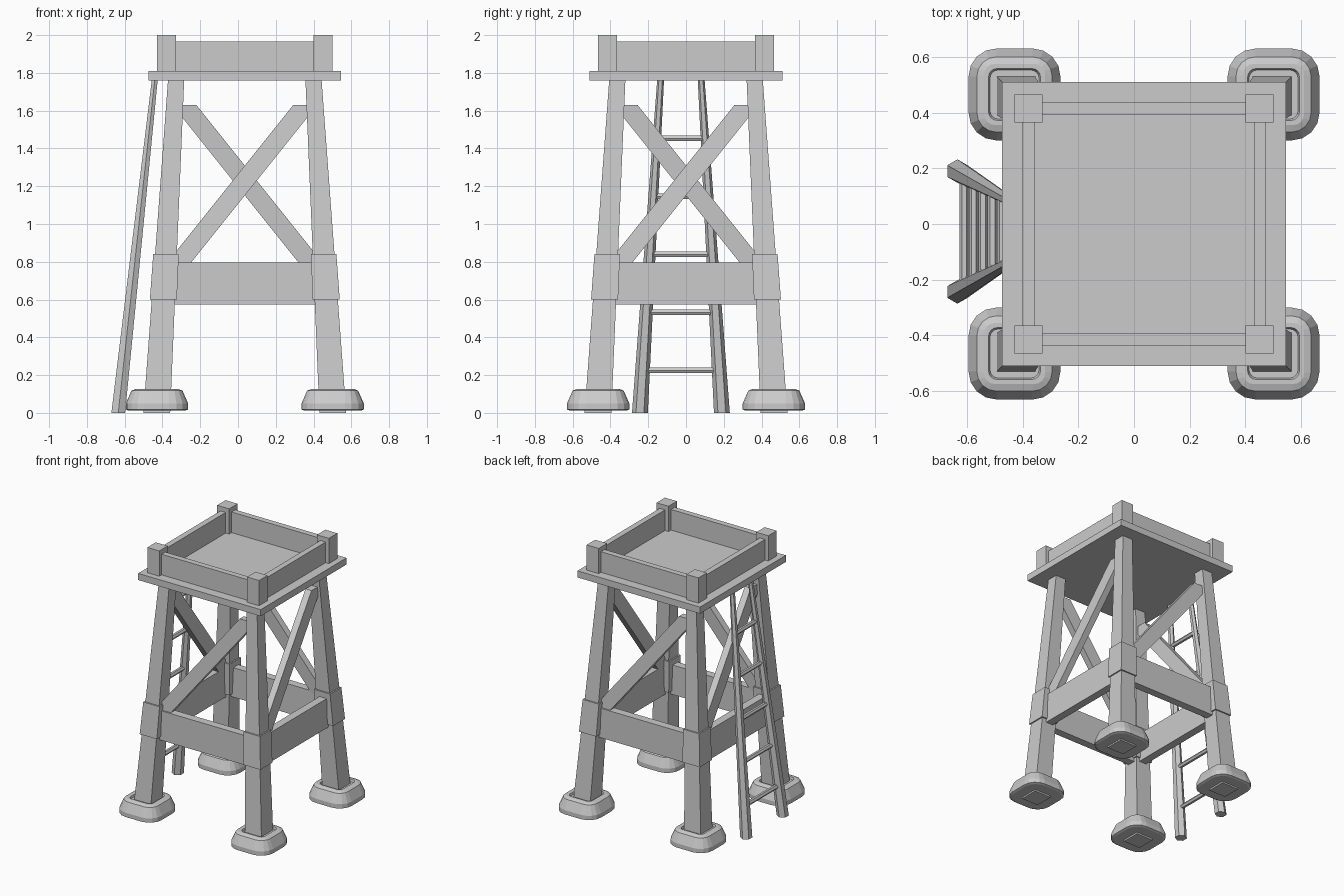
import bpy, bmesh
from math import cos, sin, pi
from mathutils import Matrix, Vector

cube = bpy.data.objects.get("Cube")
if cube:
    bpy.data.objects.remove(cube, do_unlink=True)

CX = 0.036  # tower axis, shifted to make room for the ladder

mat = bpy.data.materials.new("plain_grey")
mat.use_nodes = True
mat.diffuse_color = (0.6, 0.6, 0.6, 1)
mat.node_tree.nodes["Principled BSDF"].inputs["Base Color"].default_value = (0.6, 0.6, 0.6, 1)


def loft(name, rings, matrix=Matrix()):
    """Skin a stack of equal-length rings and cap both ends."""
    bm = bmesh.new()
    loops = [[bm.verts.new(matrix @ Vector(p)) for p in ring] for ring in rings]
    n = len(loops[0])
    for a, b in zip(loops, loops[1:]):
        for i in range(n):
            j = (i + 1) % n
            bm.faces.new((a[i], a[j], b[j], b[i]))
    bm.faces.new(loops[0][::-1])
    bm.faces.new(loops[-1])
    bmesh.ops.recalc_face_normals(bm, faces=bm.faces)
    mesh = bpy.data.meshes.new(name)
    bm.to_mesh(mesh)
    bm.free()
    mesh.materials.append(mat)
    obj = bpy.data.objects.new(name, mesh)
    bpy.context.collection.objects.link(obj)
    return obj


def rect(cx, cy, hx, hy, z):
    return [(cx + sx * hx, cy + sy * hy, z) for sx, sy in ((-1, -1), (1, -1), (1, 1), (-1, 1))]


def box(name, cx, cy, hx, hy, z0, z1, matrix=Matrix()):
    return loft(name, [rect(cx, cy, hx, hy, z0), rect(cx, cy, hx, hy, z1)], matrix)


def round_rect(c, half, r, z, seg=4):
    """Rounded square ring centred on (c, -c)."""
    pts = []
    for k in range(4):
        mid = pi / 4 + k * pi / 2
        sx, sy = (1 if cos(mid) > 0 else -1), (1 if sin(mid) > 0 else -1)
        for i in range(seg + 1):
            a = k * pi / 2 + i * pi / 2 / seg
            pts.append((c + sx * (half - r) + r * cos(a), -c + sy * (half - r) + r * sin(a), z))
    return pts


def leg_centre(z):
    return 0.466 - 0.058 * z


def leg_half(z):
    return 0.071 - 0.016 * z


def leg_ring(z, grow=0.0):
    c = leg_centre(z)
    h = leg_half(z) + grow
    return rect(c, -c, h, h, z)


# Parts repeated around the four sides
FOOT = [(0.15, 0.09, 0.012), (0.165, 0.1, 0.018), (0.165, 0.1, 0.05), (0.135, 0.07, 0.118),
        (0.11, 0.04, 0.127), (0.093, 0.03, 0.127), (0.088, 0.03, 0.112)]
BRACE = [(-0.305, 0.77), (0.36, 1.60), (0.36, 1.63), (0.256, 1.63), (-0.40, 0.81), (-0.40, 0.77)]

for k, side in enumerate(("front", "left", "back", "right")):
    m = Matrix.Translation((CX, 0, 0)) @ Matrix.Rotation(k * pi / 2, 4, "Z")
    # Tapered leg with collar and stone foot
    loft(side + "_leg", [leg_ring(0), leg_ring(1.77)], m)
    loft(side + "_leg_collar", [leg_ring(0.6, 0.01), leg_ring(0.84, 0.01)], m)
    loft(side + "_foot", [round_rect(0.465, h, r, z) for h, r, z in FOOT], m)
    # Cross beam and diagonal brace
    box(side + "_beam", 0, -0.426, 0.42, 0.03, 0.575, 0.797, m)
    loft(side + "_brace", [[(x, d - leg_centre(z), z) for x, z in BRACE] for d in (-0.025, 0.025)], m)
    # Parapet
    box(side + "_corner_post", 0.415, -0.415, 0.05, 0.05, 1.8, 2.0, m)
    box(side + "_parapet", 0, -0.416, 0.39, 0.022, 1.8, 1.965, m)

# Platform deck
box("platform", CX, 0, 0.51, 0.51, 1.76, 1.81)

# Ladder leaning on the right side
LADDER_Y, LADDER_TOP = -0.027, 1.77


def rail_point(sign, z):
    t = z / LADDER_TOP
    return Vector((-0.634 + 0.194 * t, LADDER_Y + sign * (0.217 - 0.11 * t), z))


def hexagon(centre, r, u, v):
    return [centre + u * r * cos(i * pi / 3) + v * r * sin(i * pi / 3) for i in range(6)]


X, Y, Z = Vector((1, 0, 0)), Vector((0, 1, 0)), Vector((0, 0, 1))
for sign, name in ((-1, "ladder_front_rail"), (1, "ladder_back_rail")):
    loft(name, [hexagon(rail_point(sign, 0), 0.042, Y, X),
                hexagon(rail_point(sign, LADDER_TOP), 0.018, Y, X)])
for i in range(5):
    z = 0.225 + i * 0.307
    loft("ladder_rung_%d" % (i + 1), [hexagon(rail_point(s, z), 0.017, X, Z) for s in (-1, 1)])
